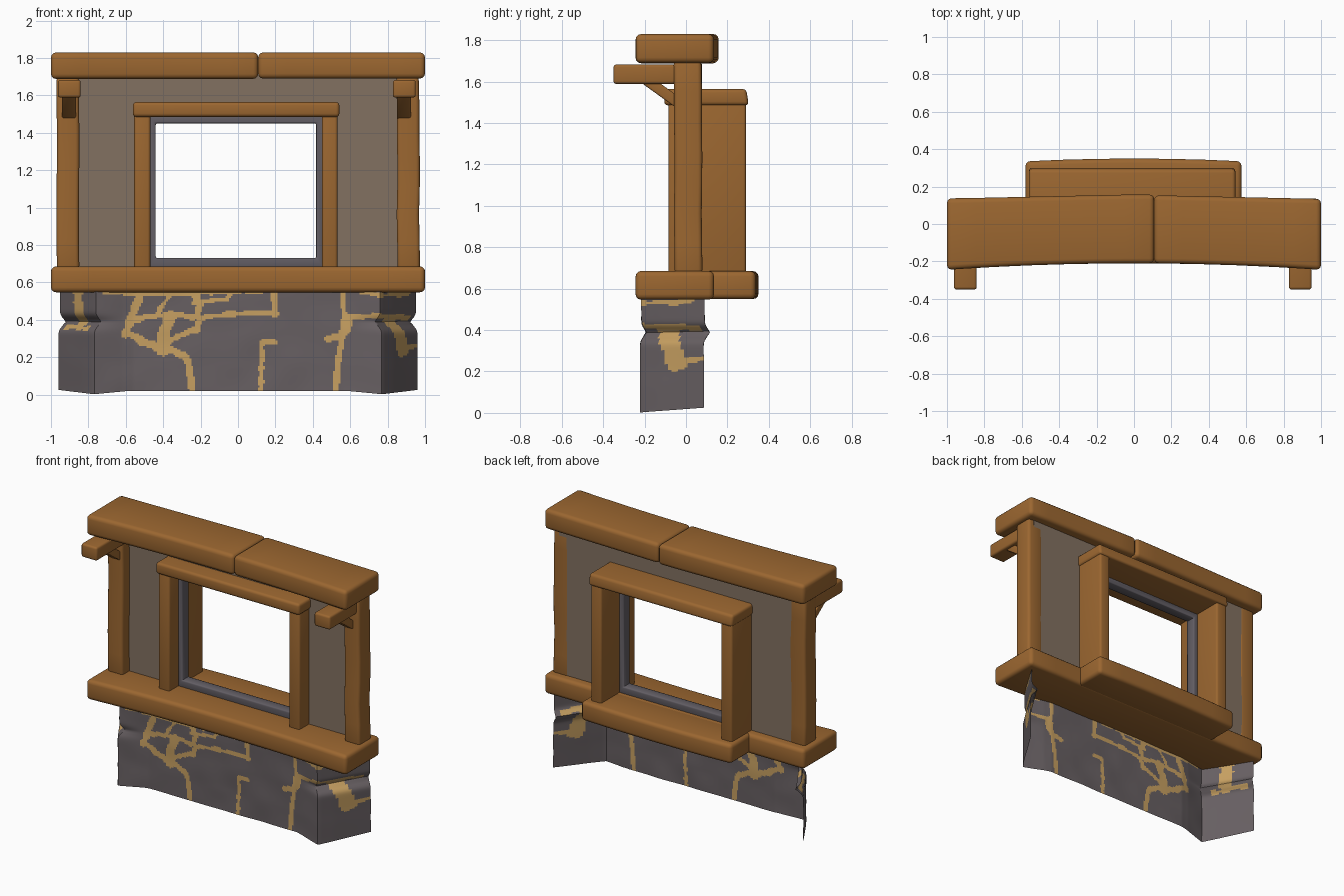
import bpy, bmesh, math, random
from mathutils import Vector, noise

if "Cube" in bpy.data.objects:
    bpy.data.objects.remove(bpy.data.objects["Cube"])

random.seed(3)


def mat(name, col):
    m = bpy.data.materials.new(name)
    m.diffuse_color = (*col, 1)
    m.use_nodes = True
    m.node_tree.nodes["Principled BSDF"].inputs["Base Color"].default_value = m.diffuse_color
    return m


WOOD = mat("brown_wood", (0.33, 0.135, 0.03))
PLASTER = mat("plaster", (0.225, 0.165, 0.12))
STONE = mat("grey_stone", (0.135, 0.115, 0.122))
MORTAR = mat("tan_mortar", (0.57, 0.35, 0.12))
FRAME = mat("grey_frame", (0.125, 0.113, 0.13))


def finish(bm, name, mats, angle=35):
    bmesh.ops.recalc_face_normals(bm, faces=bm.faces)
    me = bpy.data.meshes.new(name)
    bm.to_mesh(me)
    bm.free()
    ob = bpy.data.objects.new(name, me)
    bpy.context.collection.objects.link(ob)
    for m in mats:
        me.materials.append(m)
    bpy.ops.object.select_all(action='DESELECT')
    ob.select_set(True)
    bpy.context.view_layer.objects.active = ob
    bpy.ops.object.shade_smooth_by_angle(angle=math.radians(angle))
    return ob


def bevel_sharp(bm, width, segs=3):
    edges = [e for e in bm.edges if len(e.link_faces) == 2 and e.calc_face_angle() > 0.6]
    bmesh.ops.bevel(bm, geom=edges, offset=width, segments=segs, profile=0.5, affect='EDGES')


def beam(name, x, y, z, bevel=0.02, axis=0, cuts=0, warp=None, m=WOOD):
    """Rounded timber; cut along one axis so it can be warped."""
    bm = bmesh.new()
    bmesh.ops.create_cube(bm, size=1)
    rng = (x, y, z)
    for v in bm.verts:
        v.co = Vector([(r[0] + r[1]) / 2 + c * (r[1] - r[0]) for r, c in zip(rng, v.co)])
    a, b = rng[axis]
    n = Vector([float(i == axis) for i in range(3)])
    for i in range(1, cuts + 1):
        bmesh.ops.bisect_plane(bm, geom=bm.verts[:] + bm.edges[:] + bm.faces[:],
                               plane_co=n * (a + (b - a) * i / (cuts + 1)), plane_no=n)
    if warp:
        for v in bm.verts:
            warp(v.co)
    bevel_sharp(bm, bevel)
    return finish(bm, name, [m])


def ring(name, outer, inner, y, m, bevel=0):
    """Rectangular frame in the xz plane."""
    bm = bmesh.new()
    loops = []
    for yy in y:
        for x0, x1, z0, z1 in (outer, inner):
            loops.append([bm.verts.new((px, yy, pz)) for px, pz in
                          ((x0, z0), (x1, z0), (x1, z1), (x0, z1))])
    fo, fi, bo, bi = loops
    for p, q in ((fo, fi), (fi, bi), (bi, bo), (bo, fo)):
        for i in range(4):
            j = (i + 1) % 4
            bm.faces.new((p[i], p[j], q[j], q[i]))
    bmesh.ops.recalc_face_normals(bm, faces=bm.faces)
    if bevel:
        bevel_sharp(bm, bevel, 2)
    return finish(bm, name, [m])


# long beams, bowed in slightly at the front
def bow(co):
    if co.y < 0:
        co.y += 0.035 * (1 - co.x ** 2)


def bow_top(co):
    bow(co)
    if co.y > 0:
        co.y += 0.022 * max(0, 1 - abs(co.x - 0.05))


def bow_back(co):
    if co.y > 0.2:
        co.y += 0.015 * (1 - (co.x / 0.58) ** 2)


beam("top_beam_left", (-1, 0.108), (-0.245, 0.137), (1.688, 1.829), 0.026, 0, 6, bow_top)
beam("top_beam_right", (0.108, 1), (-0.245, 0.133), (1.69, 1.829), 0.026, 0, 5, bow_top)
beam("sill_beam", (-1, 1), (-0.245, 0.135), (0.547, 0.685), 0.026, 0, 8, bow)
beam("back_sill", (-0.58, 0.575), (0.08, 0.335), (0.55, 0.684), 0.025, 0, 5, bow_back)


# corner posts with brackets and diagonal braces
def wobble(co):
    k = noise.noise(Vector((co.x * 0.5, 0, co.z * 4)))
    co.x += 0.008 * k
    co.y += 0.006 * k


for side, x0, bx in (("left", -0.97, -0.963), ("right", 0.85, 0.828)):
    beam(side + "_post", (x0, x0 + 0.12), (-0.057, 0.077), (0.67, 1.70), 0.02, 2, 6, wobble)
    beam(side + "_bracket", (bx, bx + 0.122), (-0.35, 0.02), (1.588, 1.682), 0.014)

    def slant(co):                       # shear the brace upward to the front
        co.z += (-0.04 - co.y) * 0.72
    beam(side + "_brace", (bx + 0.022, bx + 0.096), (-0.215, -0.035), (1.467, 1.53), 0.008,
         1, 0, slant)

# plaster wall around the window and the grey window frame
ring("plaster_wall", (-0.925, 0.925, 0.66, 1.71), (-0.50, 0.48, 0.68, 1.50), (0.02, 0.075), PLASTER)
ring("window_frame", (-0.48, 0.46, 0.675, 1.495), (-0.44, 0.418, 0.73, 1.45), (0.015, 0.09), FRAME, 0.008)

# deep timber window surround
beam("window_board_left", (-0.555, -0.469), (-0.085, 0.29), (0.67, 1.51), 0.014)
beam("window_board_right", (0.449, 0.532), (-0.085, 0.29), (0.67, 1.51), 0.014)


def slope_back(co):
    if co.y > 0.2 and co.z > 1.52:
        co.y -= 0.012


beam("window_header", (-0.562, 0.542), (-0.105, 0.303), (1.485, 1.564), 0.018, 0, 0, slope_back)

# stone base: an open sheet wrapped round the front and the chamfered ends
MORTAR_LINES = [  # (half width, path of x, z)
    (0.022, [(-0.865, 0.56), (-0.86, 0.36)]),
    (0.012, [(-0.93, 0.36), (-0.82, 0.355)]),
    (0.013, [(-0.72, 0.55), (-0.52, 0.535), (-0.30, 0.54), (-0.07, 0.55), (0.2, 0.555)]),
    (0.022, [(-0.52, 0.54), (-0.57, 0.42), (-0.60, 0.32)]),
    (0.014, [(-0.57, 0.40), (-0.50, 0.41), (-0.36, 0.43), (-0.23, 0.41), (-0.05, 0.43), (0.2, 0.44)]),
    (0.022, [(-0.59, 0.33), (-0.50, 0.28), (-0.40, 0.24)]),
    (0.030, [(-0.40, 0.23), (-0.40, 0.32), (-0.36, 0.42)]),
    (0.016, [(-0.40, 0.27), (-0.28, 0.33), (-0.22, 0.35), (-0.21, 0.41)]),
    (0.018, [(-0.40, 0.26), (-0.27, 0.20), (-0.24, 0.0)]),
    (0.018, [(-0.25, 0.54), (-0.20, 0.49), (-0.22, 0.42)]),
    (0.012, [(-0.24, 0.49), (-0.06, 0.51), (-0.03, 0.55)]),
    (0.012, [(-0.43, 0.43), (-0.40, 0.48), (-0.36, 0.54)]),
    (0.016, [(0.19, 0.55), (0.20, 0.43)]),
    (0.014, [(0.12, 0.0), (0.13, 0.28), (0.20, 0.28)]),
    (0.018, [(0.52, 0.0), (0.54, 0.22), (0.57, 0.40)]),
    (0.020, [(0.48, 0.30), (0.56, 0.31), (0.60, 0.40)]),
    (0.014, [(0.57, 0.41), (0.72, 0.42), (0.93, 0.41)]),
    (0.013, [(0.56, 0.55), (0.57, 0.42)]),
    (0.012, [(0.66, 0.55), (0.77, 0.53), (0.92, 0.54)]),
    (0.030, [(0.84, 0.40), (0.87, 0.30), (0.88, 0.23)]),
    (0.014, [(0.87, 0.25), (0.95, 0.26)]),
]


def seg_dist(p, a, b):
    ab = b - a
    t = max(0, min(1, (p - a).dot(ab) / ab.length_squared))
    return (p - a - ab * t).length


SEGS = [(w, Vector(p), Vector(q)) for w, path in MORTAR_LINES for p, q in zip(path, path[1:])]


def is_mortar(x, z):
    k = 0.009 * noise.noise(Vector((x * 22, z * 22, 1)))
    p = Vector((x, z))
    return any(abs(x - (a.x + b.x) / 2) < 0.25 and seg_dist(p, a, b) < w + k for w, a, b in SEGS)


def lerp(t, pts):
    for (a, va), (b, vb) in zip(pts, pts[1:]):
        if t <= b:
            return va + (vb - va) * (t - a) / (b - a)
    return pts[-1][1]


bm = bmesh.new()
NX, NZ = 200, 58
grid, flat = [], {}
for i in range(NX + 1):
    u = -0.96 + 1.92 * i / NX
    a = abs(u)
    col = []
    for j in range(NZ + 1):
        t = j / NZ
        z0 = lerp(a, [(0, 0.02), (0.58, 0.02), (0.77, 0.002), (0.96, 0.025)])
        z = z0 + (0.575 - z0) * t
        y = lerp(a, [(0, -0.175), (0.56, -0.175), (0.62, -0.185), (0.77, -0.222), (0.83, -0.13), (0.96, 0.085)])
        # groove between the stacked corner stones, upper stone set back a little
        corner = lerp(a, [(0, 0), (0.6, 0), (0.78, 1), (0.96, 1)])
        g = corner * (0.03 * math.exp(-((z - 0.385) / 0.03) ** 2) + 0.008 * (z > 0.385))
        y += g * 0.8 + 0.006 * noise.noise(Vector((u * 5, z * 6, 4)))
        x = u - math.copysign(g, u)
        v = bm.verts.new((x, y, z))
        flat[v] = (u, z)
        col.append(v)
    grid.append(col)
for i in range(NX):
    for j in range(NZ):
        f = bm.faces.new((grid[i][j], grid[i + 1][j], grid[i + 1][j + 1], grid[i][j + 1]))
        cu = sum(flat[v][0] for v in f.verts) / 4
        cz = sum(flat[v][1] for v in f.verts) / 4
        f.material_index = int(is_mortar(cu, cz))
finish(bm, "stone_base", [STONE, MORTAR], 50)
